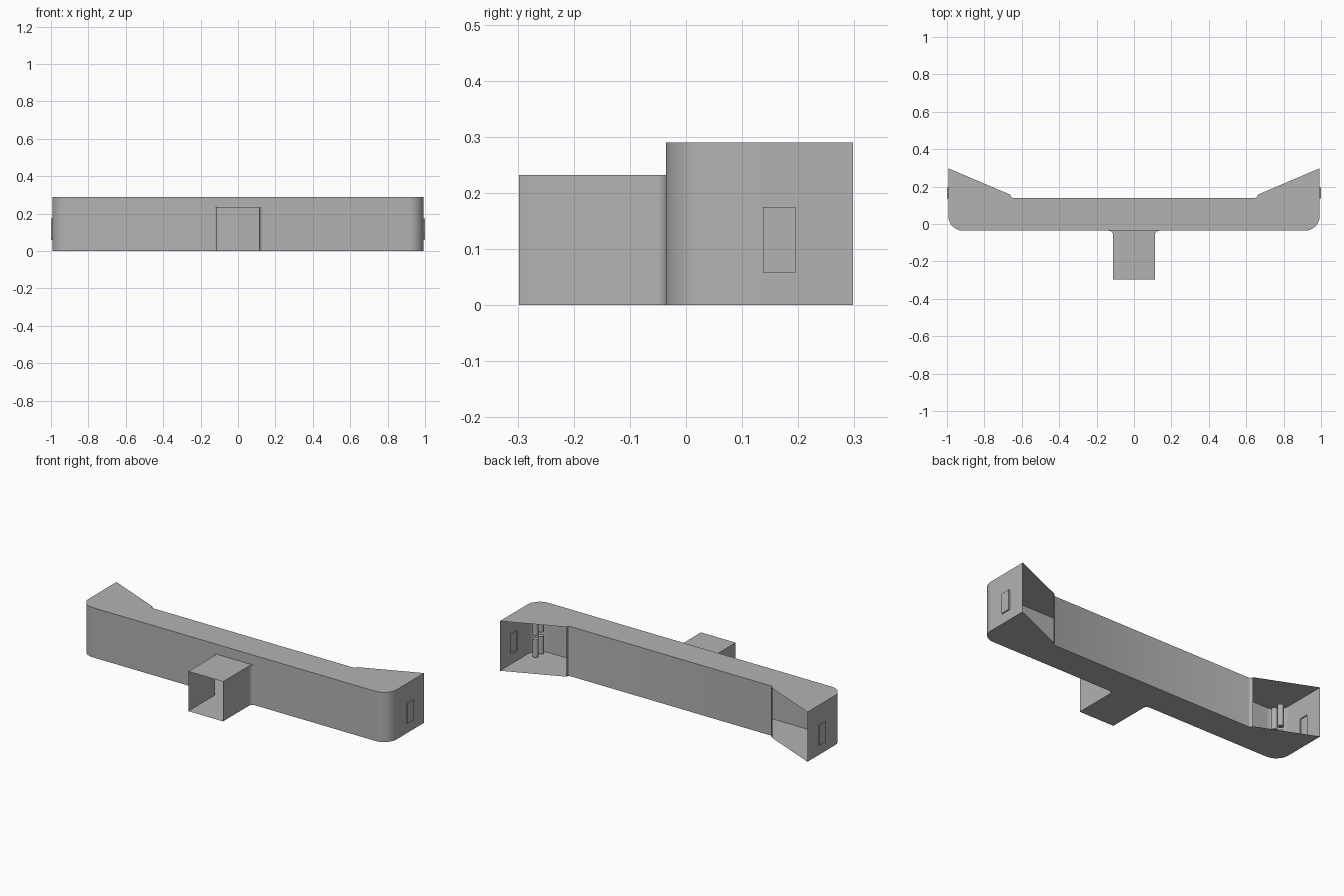
import bpy, bmesh
from math import sin, cos, pi, radians
from mathutils import Vector

cube = bpy.data.objects.get("Cube")
if cube:
    bpy.data.objects.remove(cube)

grey = bpy.data.materials.new("light grey plastic")
grey.use_nodes = True
colour = (0.45, 0.45, 0.45, 1)
grey.diffuse_color = colour
grey.node_tree.nodes["Principled BSDF"].inputs["Base Color"].default_value = colour

BODY_H, INLET_H = 0.29, 0.232
SIDE, FRONT, BACK, TIP = 0.993, -0.036, 0.14, 0.298
INLET_X, FILLET, CORNER = 0.112, 0.022, 0.08
VENT_Y, VENT_Z = (0.137, 0.195), (0.058, 0.175)


def arc(cx, cy, r, start, end, steps=8):
    angles = [radians(start + (end - start) * i / steps) for i in range(steps + 1)]
    return [(cx + r * cos(a), cy + r * sin(a)) for a in angles]


def mirrored(path):
    return [(-x, y) for x, y in reversed(path)]


def finish(bm, name):
    mesh = bpy.data.meshes.new(name)
    bm.to_mesh(mesh)
    bm.free()
    obj = bpy.data.objects.new(name, mesh)
    bpy.context.collection.objects.link(obj)
    mesh.materials.append(grey)
    bpy.ops.object.select_all(action='DESELECT')
    obj.select_set(True)
    bpy.context.view_layer.objects.active = obj
    bpy.ops.object.shade_smooth_by_angle(angle=radians(30))
    return obj


def face(bm, points):
    return bm.faces.new([bm.verts.new(p) for p in points])


def cap(bm, path, z):
    face(bm, [(x, y, z) for x, y in path])


def walls(bm, path, z0, z1):
    for (ax, ay), (bx, by) in zip(path, path[1:]):
        face(bm, [(ax, ay, z0), (bx, by, z0), (bx, by, z1), (ax, ay, z1)])


# Plan outlines of the left half
inlet_side = [(INLET_X, -TIP)] + arc(INLET_X + FILLET, FRONT - FILLET, FILLET, 180, 90)
body_side = ([inlet_side[-1]]
             + arc(SIDE - CORNER, FRONT + CORNER, CORNER, -90, 0, 12)
             + [(SIDE, TIP)])
lip = [(0.662, 0.157), (0.66, 0.147), (0.655, 0.142), (0.648, BACK)]
back_wall = lip + mirrored(lip)
body_plan = body_side + back_wall + mirrored(body_side)
inlet_plan = mirrored(inlet_side) + inlet_side

# Hollow duct body with slanted openings at both ends
bm = bmesh.new()
cap(bm, body_plan, BODY_H)
cap(bm, body_plan, 0)
for path in (body_side, back_wall, mirrored(body_side)):
    walls(bm, path, 0, BODY_H)
walls(bm, [mirrored(body_side)[-1], body_side[0]], INLET_H, BODY_H)
bmesh.ops.remove_doubles(bm, verts=bm.verts, dist=0.0001)
bmesh.ops.recalc_face_normals(bm, faces=bm.faces)

# Raised pockets pressed outward in the end walls
for axis, levels in (("Y", VENT_Y), ("Z", VENT_Z)):
    normal = Vector((0, axis == "Y", axis == "Z"))
    for level in levels:
        ends = [f for f in bm.faces if abs(f.normal.x) > 0.99
                and abs(f.calc_center_median().x) > SIDE - 0.001]
        geom = ends + list({e for f in ends for e in f.edges}) + list({v for f in ends for v in f.verts})
        bmesh.ops.bisect_plane(bm, geom=geom, plane_co=normal * level, plane_no=normal)
pockets = []
for f in bm.faces:
    c = f.calc_center_median()
    if (abs(c.x) > SIDE - 0.001 and VENT_Y[0] < c.y < VENT_Y[1]
            and VENT_Z[0] < c.z < VENT_Z[1]):
        pockets.append(f)
for f in pockets:
    out = 0.007 if f.calc_center_median().x > 0 else -0.007
    raised = bmesh.ops.extrude_discrete_faces(bm, faces=[f])["faces"][0]
    for v in raised.verts:
        v.co.x += out
finish(bm, "duct_body")

# Square inlet, open at the front and into the body
bm = bmesh.new()
cap(bm, inlet_plan, INLET_H)
cap(bm, inlet_plan, 0)
walls(bm, inlet_side, 0, INLET_H)
walls(bm, mirrored(inlet_side), 0, INLET_H)
bmesh.ops.remove_doubles(bm, verts=bm.verts, dist=0.0001)
bmesh.ops.recalc_face_normals(bm, faces=bm.faces)
finish(bm, "front_inlet")

# Pairs of short guide pins inside each end
for side, label in ((1, "left"), (-1, "right")):
    bm = bmesh.new()
    for y in (0.012, 0.061):
        for z0, z1 in ((0.012, 0.115), (0.14, 0.265)):
            pin = bmesh.ops.create_cone(bm, cap_ends=True, segments=16, radius1=0.016,
                                        radius2=0.016, depth=z1 - z0)
            bmesh.ops.translate(bm, verts=pin["verts"],
                                vec=(side * 0.928, y, (z0 + z1) / 2))
    finish(bm, label + "_guide_pins")
